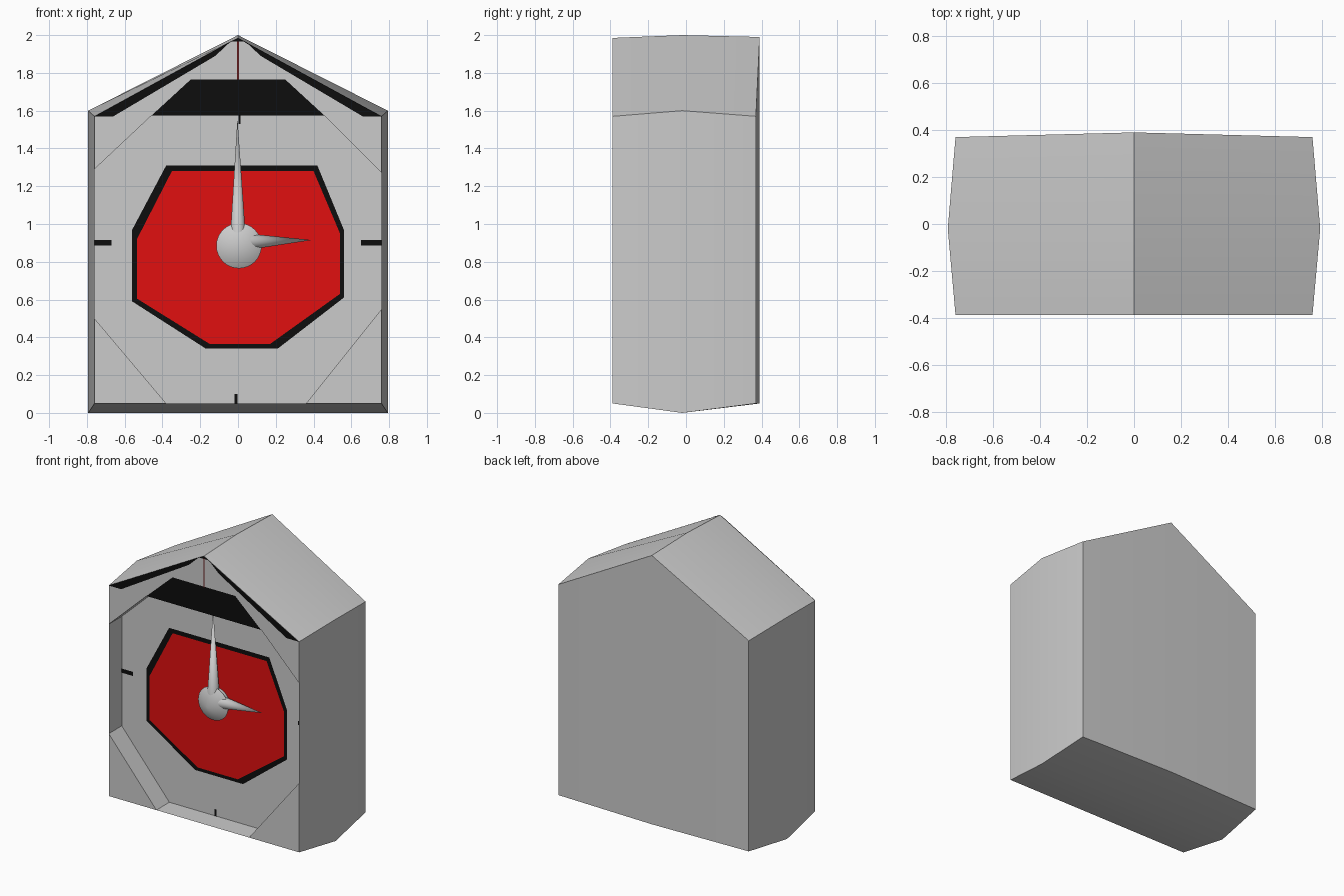
import bpy
from math import radians
from mathutils import Vector

if "Cube" in bpy.data.objects:
    bpy.data.objects.remove(bpy.data.objects["Cube"])

FRONT, FLOOR = -0.388, -0.24


def material(name, rgb):
    m = bpy.data.materials.new(name)
    m.diffuse_color = (*rgb, 1)
    m.use_nodes = True
    m.node_tree.nodes["Principled BSDF"].inputs["Base Color"].default_value = m.diffuse_color
    return m


BLACK = material("black", (0.004, 0.004, 0.004))
RED = material("red", (0.75, 0.005, 0.005))


def mesh_object(name, verts, faces, mat=None, smooth=False):
    me = bpy.data.meshes.new(name)
    me.from_pydata(verts, [], faces)
    me.update()
    ob = bpy.data.objects.new(name, me)
    bpy.context.collection.objects.link(ob)
    if mat:
        me.materials.append(mat)
    if smooth:
        shade(ob)
    return ob


def shade(ob):
    bpy.ops.object.select_all(action='DESELECT')
    ob.select_set(True)
    bpy.context.view_layer.objects.active = ob
    bpy.ops.object.shade_smooth_by_angle(angle=radians(30))


def flat(name, pts, y, mat):
    # flat shape facing the front, points counter-clockwise in x, z
    return mesh_object(name, [(x, y, z) for x, z in pts], [range(len(pts))], mat)


def rect(name, x0, x1, z0, z1, y, mat):
    return flat(name, [(x0, z0), (x1, z0), (x1, z1), (x0, z1)], y, mat)


def cone(name, start, end, r, sides=32, r2=0.0):
    a, b = Vector(start), Vector(end)
    d = b - a
    bpy.ops.mesh.primitive_cone_add(vertices=sides, radius1=r, radius2=r2, depth=d.length,
                                    location=(a + b) / 2,
                                    rotation=d.to_track_quat('Z', 'Y').to_euler())
    ob = bpy.context.object
    ob.name = name
    shade(ob)


# House-shaped case: front, middle and back outlines joined
def house(w, base, eave, top, y_side, y_mid):
    return [(-w, y_side, base), (0, y_mid, base), (w, y_side, base),
            (w, y_side, eave), (0, y_mid, top), (-w, y_side, eave)]


rings = [house(0.76, 0.05, 1.57, 1.985, FRONT, FRONT),
         house(0.793, 0.0, 1.6, 2.0, -0.02, -0.02),
         house(0.76, 0.05, 1.57, 1.99, 0.37, 0.39)]
faces = []
for k in (0, 6):
    for i in range(6):
        j = (i + 1) % 6
        faces.append((k + i, k + 6 + i, k + 6 + j, k + j))
faces += [(12, 16 + 1, 16, 13), (13, 16, 15, 14)]
mesh_object("case", sum(rings, []), faces, smooth=True)

# Front frame: gable and lower corner plates around an eight-sided recess
opening = [(-0.38, 0.05), (0.36, 0.05), (0.76, 0.55), (0.76, 1.27),
           (0.457, 1.575), (-0.457, 1.575), (-0.76, 1.29), (-0.76, 0.5)]
corners = [(-0.76, 0.05), (0.76, 0.05), (0.76, 1.57), (0, 1.985), (-0.76, 1.57)]
verts = [(x, FRONT, z) for x, z in opening]
verts += [(x, FLOOR, z) for x, z in opening]
verts += [(x, FRONT, z) for x, z in corners]
faces = [(i, (i + 1) % 8, (i + 1) % 8 + 8, i + 8) for i in range(8)]
faces += [tuple(range(8, 16)), (16, 0, 7), (1, 17, 2), (3, 18, 4),
          (4, 18, 19, 20, 5), (5, 20, 6)]
mesh_object("front_frame", verts, faces)

# Black gable trim, panel and thin red line
for s, side in ((-1, "left"), (1, "right")):
    pts = [(0.76, 1.57), (0, 1.985), (0, 1.965), (0.04, 1.965), (0.12, 1.89), (0.66, 1.57)]
    pts = [(s * x, z) for x, z in pts]
    flat("gable_trim_" + side, pts if s > 0 else pts[::-1], FRONT - 0.002, BLACK)
flat("gable_panel", [(-0.457, 1.575), (0.457, 1.575), (0.25, 1.765), (-0.25, 1.765)],
     FRONT - 0.002, BLACK)
rect("gable_line", -0.004, 0.004, 1.76, 1.97, FRONT - 0.002, material("dark_red", (0.12, 0.01, 0.01)))

# Dial with black border
flat("dial_border", [(-0.17, 0.34), (0.21, 0.34), (0.56, 0.61), (0.56, 0.97), (0.42, 1.31),
                     (-0.38, 1.31), (-0.56, 0.97), (-0.56, 0.59)], FLOOR - 0.003, BLACK)
flat("dial", [(-0.15, 0.365), (0.17, 0.365), (0.54, 0.63), (0.54, 0.95), (0.40, 1.28),
              (-0.35, 1.28), (-0.535, 0.92), (-0.535, 0.605)], FLOOR - 0.006, RED)

# Hour ticks
for name, box in (("tick_left", (-0.76, -0.67, 0.885, 0.915)),
                  ("tick_right", (0.65, 0.76, 0.885, 0.915)),
                  ("tick_bottom", (-0.018, -0.002, 0.05, 0.10)),
                  ("tick_top", (0.002, 0.014, 1.53, 1.575))):
    rect(name, *box, FLOOR - 0.003, BLACK)

# Hands, shaft and hub
cone("minute_hand", (0, -0.28, 0.885), (-0.003, -0.28, 1.56), 0.044)
cone("hour_hand", (0, -0.28, 0.905), (0.39, -0.28, 0.915), 0.05)
cone("shaft", (0.005, FLOOR, 0.885), (0.005, -0.29, 0.885), 0.1, 32, 0.1)
cone("hub", (0.005, -0.29, 0.885), (0.005, -0.36, 0.885), 0.12)
